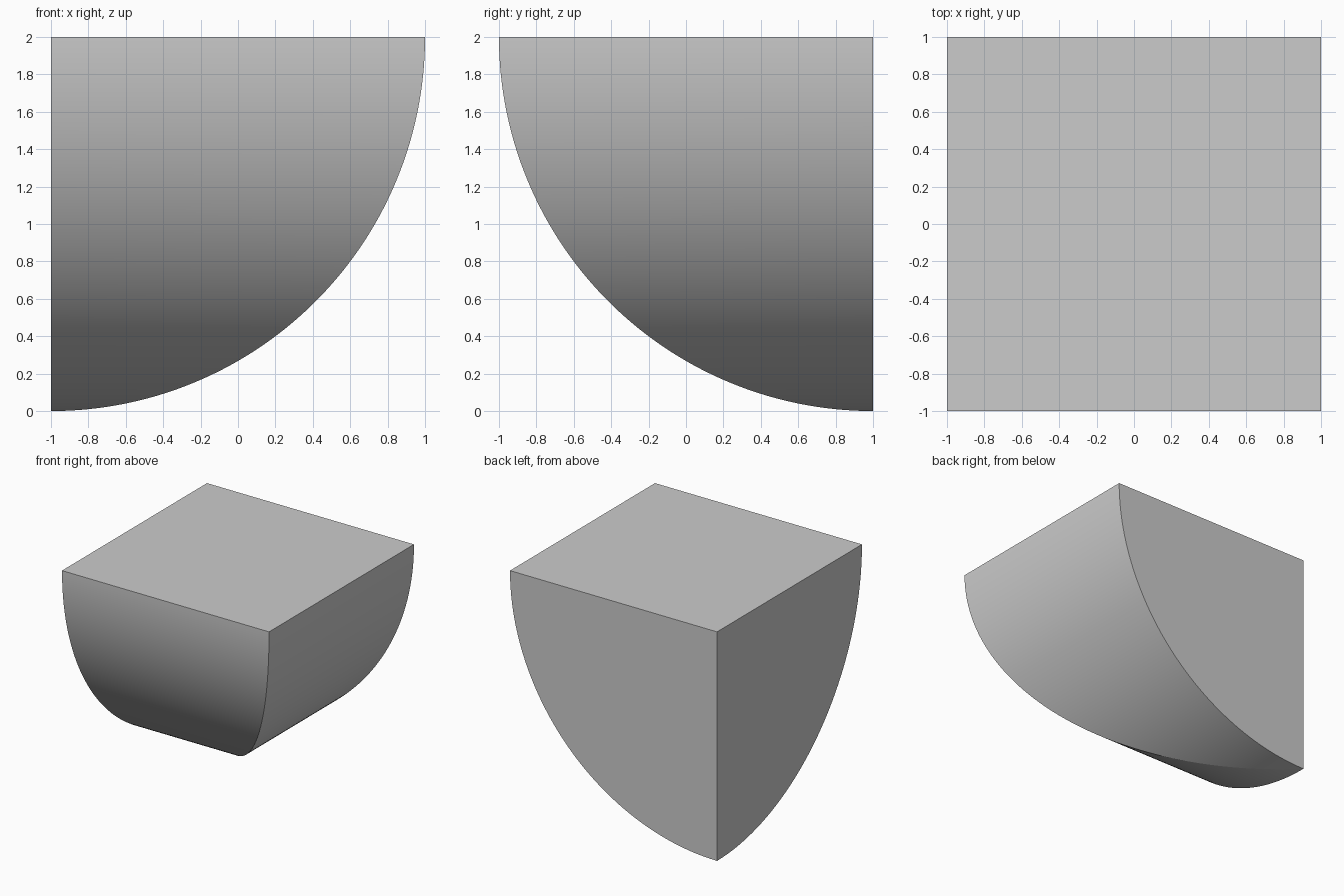
import bpy, bmesh
from math import sin, cos, pi

if "Cube" in bpy.data.objects:
    bpy.data.objects.remove(bpy.data.objects["Cube"])

SEGMENTS = 96
RADIUS = 2.0

# Intersection of two quarter cylinders: square sections shrinking along an arc
bm = bmesh.new()
rings = []
for i in range(SEGMENTS):
    t = i / SEGMENTS * pi / 2
    w, z = RADIUS * cos(t), RADIUS * (1 - sin(t))
    corners = [(-1, 1 - w), (-1 + w, 1 - w), (-1 + w, 1), (-1, 1)]
    rings.append([bm.verts.new((x, y, z)) for x, y in corners])
tip = bm.verts.new((-1, 1, 0))

# Flat square top
bm.faces.new(rings[0])

# Sides 0 and 1 are the curved front and right; 2 and 3 the flat back and left
for k in range(4):
    j = (k + 1) % 4
    curved = k < 2
    for a, b in zip(rings, rings[1:]):
        bm.faces.new((a[k], b[k], b[j], a[j])).smooth = curved
    bm.faces.new((rings[-1][k], tip, rings[-1][j])).smooth = curved

# Keep the corner ridges and the flat-face borders crisp
for k in range(4):
    column = [r[k] for r in rings] + [tip]
    for a, b in zip(column, column[1:]):
        bm.edges.get((a, b)).smooth = False
    bm.edges.get((rings[0][k], rings[0][(k + 1) % 4])).smooth = False

bmesh.ops.recalc_face_normals(bm, faces=bm.faces)
mesh = bpy.data.meshes.new("curved_corner_block")
bm.to_mesh(mesh)
bm.free()
block = bpy.data.objects.new("curved_corner_block", mesh)
bpy.context.collection.objects.link(block)
